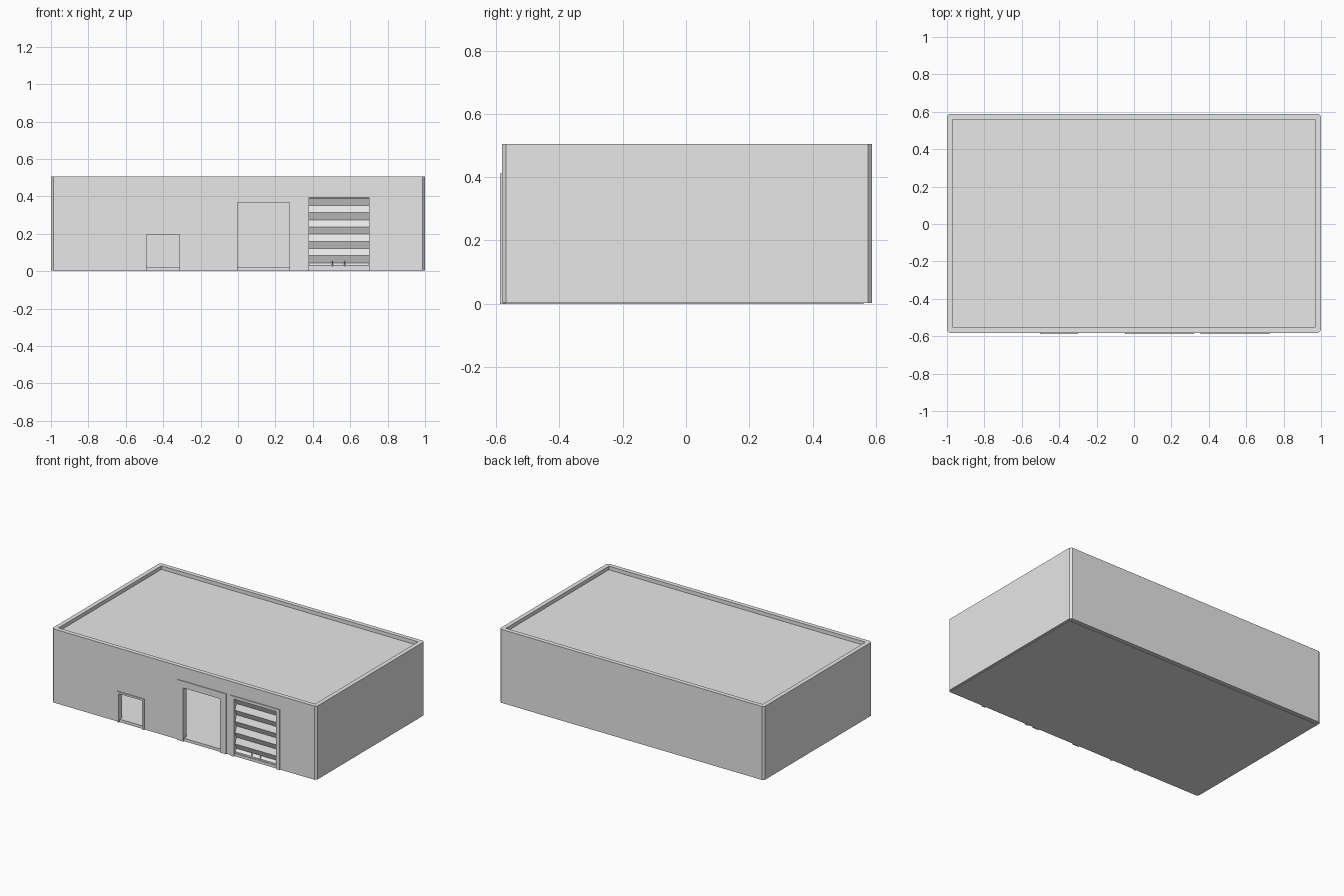
import bpy, bmesh
from mathutils import Vector

if "Cube" in bpy.data.objects:
    bpy.data.objects.remove(bpy.data.objects["Cube"], do_unlink=True)

grey = bpy.data.materials.new("plain_grey")
grey.use_nodes = True
grey.diffuse_color = (0.8, 0.8, 0.8, 1)
grey.node_tree.nodes["Principled BSDF"].inputs["Base Color"].default_value = (0.8, 0.8, 0.8, 1)


def finish(name, bm):
    bmesh.ops.recalc_face_normals(bm, faces=bm.faces)
    mesh = bpy.data.meshes.new(name)
    bm.to_mesh(mesh)
    bm.free()
    mesh.materials.append(grey)
    obj = bpy.data.objects.new(name, mesh)
    bpy.context.collection.objects.link(obj)
    return obj


def box(name, low, high, chamfer=0):
    bm = bmesh.new()
    bmesh.ops.create_cube(bm, size=1)
    for v in bm.verts:
        v.co = Vector([l + (c + 0.5) * (h - l) for c, l, h in zip(v.co, low, high)])
    if chamfer:
        upright = [e for e in bm.edges if abs(e.verts[0].co.z - e.verts[1].co.z) > 0.01]
        bmesh.ops.bevel(bm, geom=upright, offset=chamfer, segments=1, affect='EDGES')
    return finish(name, bm)


def extrude_x(name, outline, x0, x1):
    bm = bmesh.new()
    face = bm.faces.new([bm.verts.new((x0, y, z)) for y, z in outline])
    new = bmesh.ops.extrude_face_region(bm, geom=[face])["geom"]
    bmesh.ops.translate(bm, vec=(x1 - x0, 0, 0),
                        verts=[g for g in new if isinstance(g, bmesh.types.BMVert)])
    return finish(name, bm)


FRONT, BACK, WALL = -0.582, 0.588, 0.03
IN_F, IN_B, IN_X = FRONT + WALL, BACK - WALL, 1 - WALL

# Opening: left x, right x, top z, trim width, trim top z
OPENINGS = {
    "small_door": (-0.49, -0.313, 0.197, 0.013, 0.21),
    "large_door": (-0.003, 0.275, 0.367, 0.045, 0.412),
    "garage": (0.38, 0.70, 0.393, 0.025, 0.412),
}

# Hollow building shell with sunken roof and front openings
shell = box("building_shell", (-1, FRONT, 0.003), (1, BACK, 0.505), 0.013)
cutters = [
    box("roof_cutter", (-IN_X, IN_F, 0.48), (IN_X, IN_B, 0.6)),
    box("room_cutter", (-IN_X, IN_F, -0.1), (IN_X, IN_B, 0.455)),
]
for name, (x0, x1, top, trim, trim_top) in OPENINGS.items():
    cutters.append(box(name + "_cutter", (x0, -0.7, -0.1), (x1, IN_F + 0.02, top)))
for cutter in cutters:
    cutter.hide_render = True
    mod = shell.modifiers.new(cutter.name, 'BOOLEAN')
    mod.object = cutter
    mod.operation = 'DIFFERENCE'
    mod.solver = 'EXACT'
bpy.context.view_layer.update()
evaluated = shell.evaluated_get(bpy.context.evaluated_depsgraph_get())
cut_mesh = bpy.data.meshes.new_from_object(evaluated)
shell.modifiers.clear()
shell.data = cut_mesh
for cutter in cutters:
    bpy.data.objects.remove(cutter, do_unlink=True)

# Floor slab
box("floor_slab", (-0.985, FRONT + 0.003, 0), (0.985, IN_B + 0.003, 0.02))

# Raised trim around each opening
for name, (x0, x1, top, trim, trim_top) in OPENINGS.items():
    y0, y1 = -0.588, FRONT + 0.002
    bm = bmesh.new()
    outline = [(x0 - trim, 0), (x0 - trim, trim_top), (x1 + trim, trim_top), (x1 + trim, 0),
               (x1, 0), (x1, top), (x0, top), (x0, 0)]
    face = bm.faces.new([bm.verts.new((x, y0, z)) for x, z in outline])
    new = bmesh.ops.extrude_face_region(bm, geom=[face])["geom"]
    bmesh.ops.translate(bm, vec=(0, y1 - y0, 0),
                        verts=[g for g in new if isinstance(g, bmesh.types.BMVert)])
    finish(name + "_trim", bm)

# Garage door of zigzag slats
x0, x1, top = OPENINGS["garage"][:3]
outer, inner, step = -0.575, -0.558, 0.0383
outline = [(-0.545, 0.01), (-0.545, top)]
for i in range(10):
    outline.append((inner if i % 2 else outer, top - step * i - 0.004))
outline.append((outer, 0.03))
outline.append((outer, 0.01))
extrude_x("garage_door", outline, x0, x1)

# Small pointed handles at the foot of the garage door
for side, x in (("right", 0.505), ("left", 0.57)):
    bm = bmesh.new()
    bmesh.ops.create_cone(bm, cap_ends=True, segments=4, radius1=0.006, radius2=0.001, depth=0.03)
    bmesh.ops.translate(bm, verts=bm.verts, vec=(x, outer + 0.004, 0.04))
    finish(side + "_handle", bm)
